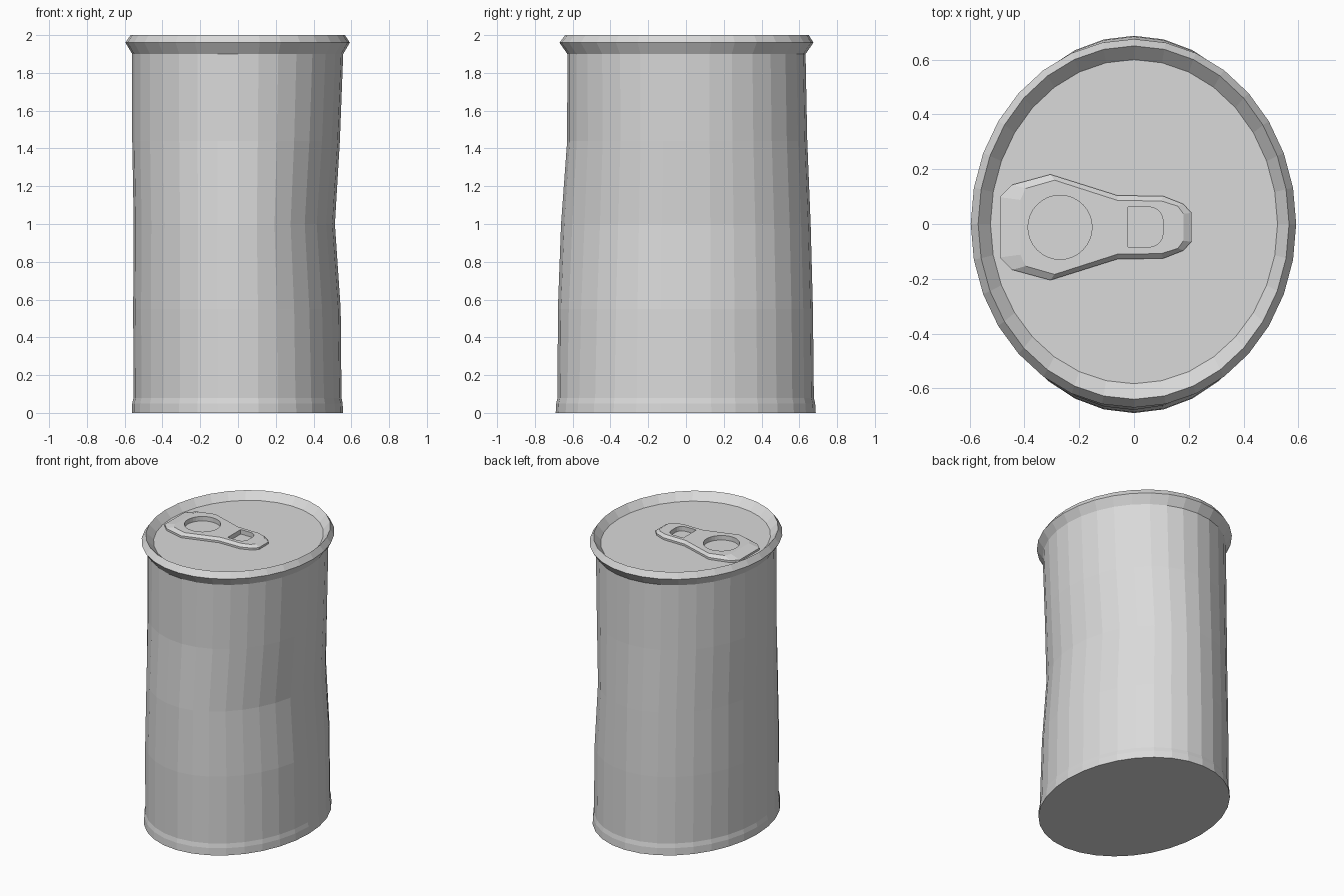
import bpy, bmesh
from math import sin, cos, pi, radians
from mathutils import Vector

SIDES = 32
LID_Z = 1.95

cube = bpy.data.objects.get("Cube")
if cube:
    bpy.data.objects.remove(cube, do_unlink=True)

metal = bpy.data.materials.new("grey_metal")
metal.use_nodes = True
colour = (0.7, 0.7, 0.7, 1)
metal.diffuse_color = colour
for node in metal.node_tree.nodes:
    if node.type == 'BSDF_PRINCIPLED':
        node.inputs["Base Color"].default_value = colour


def finish(bm, name):
    mesh = bpy.data.meshes.new(name)
    bm.to_mesh(mesh)
    bm.free()
    mesh.materials.append(metal)
    obj = bpy.data.objects.new(name, mesh)
    bpy.context.collection.objects.link(obj)
    return obj


def ring(bm, points, z):
    return [bm.verts.new((x, y, z)) for x, y in points]


def bridge(bm, a, b):
    n = len(a)
    for i in range(n):
        j = (i + 1) % n
        bm.faces.new((a[i], a[j], b[j], b[i]))


def oval(left, right, front, back, dent=0):
    """Oval outline with its own reach each way, pushed in at the front +x corner."""
    points = []
    for i in range(SIDES):
        a = 2 * pi * i / SIDES
        c, s = cos(a), sin(a)
        push = 1 - dent * max(0, cos(a + pi / 4)) ** 6
        points.append((c * (right if c > 0 else left) * push,
                       s * (back if s > 0 else front) * push))
    return points


def loft(name, rows, cap_bottom=False, cap_top=False):
    bm = bmesh.new()
    rings = [ring(bm, oval(*row[1:]), row[0]) for row in rows]
    for a, b in zip(rings, rings[1:]):
        bridge(bm, a, b)
    if cap_bottom:
        bm.faces.new(rings[0][::-1])
    if cap_top:
        bm.faces.new(rings[-1])
    return finish(bm, name)


# Dented body: height, reach to -x, +x, front, back, corner dent
loft("can_body", [
    (0.00, 0.562, 0.556, 0.69, 0.687),
    (0.05, 0.560, 0.554, 0.687, 0.684),
    (0.08, 0.553, 0.548, 0.68, 0.677),
    (0.55, 0.555, 0.545, 0.68, 0.672, 0.02),
    (1.00, 0.552, 0.515, 0.664, 0.66, 0.03),
    (1.44, 0.560, 0.540, 0.63, 0.642, 0.01),
    (1.90, 0.560, 0.557, 0.628, 0.633),
], cap_bottom=True)

# Flared rim folding over into the recessed lid
loft("rim_and_lid", [
    (1.90, 0.560, 0.557, 0.628, 0.633),
    (1.96, 0.596, 0.592, 0.67, 0.675),
    (2.00, 0.569, 0.566, 0.64, 0.65),
    (LID_Z, 0.524, 0.524, 0.583, 0.60),
], cap_top=True)

# Pull tab: bevelled plate with a round finger hole and a slot
TAB_Y = -0.012
outer_half = [(-0.49, 0.11), (-0.445, 0.155), (-0.305, 0.193), (-0.06, 0.116),
              (0.106, 0.114), (0.18, 0.085), (0.21, 0.052)]
top_half = [(-0.415, 0.10), (-0.395, 0.142), (-0.29, 0.172), (-0.06, 0.098),
            (0.10, 0.096), (0.16, 0.077), (0.18, 0.05)]


def mirrored(half):
    return ([(x, TAB_Y + y) for x, y in reversed(half)]
            + [(x, TAB_Y - y) for x, y in half])


def arc(cx, cy, r, start, end, steps):
    return [(cx + r * cos(radians(start + (end - start) * i / steps)),
             cy + r * sin(radians(start + (end - start) * i / steps)))
            for i in range(steps + 1)]


finger_hole = arc(-0.27, TAB_Y, 0.117, 0, 360, 32)[:-1]
slot = ([(-0.022, 0.062), (-0.022, -0.084)]
        + arc(0.056, -0.034, 0.05, -90, 0, 5)
        + arc(0.056, 0.012, 0.05, 0, 90, 5))

bm = bmesh.new()
TAB_TOP = 1.982
foot = ring(bm, mirrored(outer_half), LID_Z)
edge = ring(bm, mirrored(outer_half), LID_Z + 0.014)
top = ring(bm, mirrored(top_half), TAB_TOP)
bridge(bm, foot, edge)
bridge(bm, edge, top)
loops = [top]
for hole in (finger_hole, slot):
    upper = ring(bm, hole, TAB_TOP)
    lower = ring(bm, hole, LID_Z)
    bridge(bm, upper, lower)
    loops.append(upper)
rim_edges = [bm.edges.get((loop[i - 1], loop[i]))
             for loop in loops for i in range(len(loop))]
bmesh.ops.triangle_fill(bm, use_beauty=True, edges=rim_edges, normal=Vector((0, 0, 1)))
bm.normal_update()
for face in bm.faces:
    if face.calc_center_median().z > TAB_TOP - 0.001 and face.normal.z < 0:
        face.normal_flip()
finish(bm, "pull_tab")
